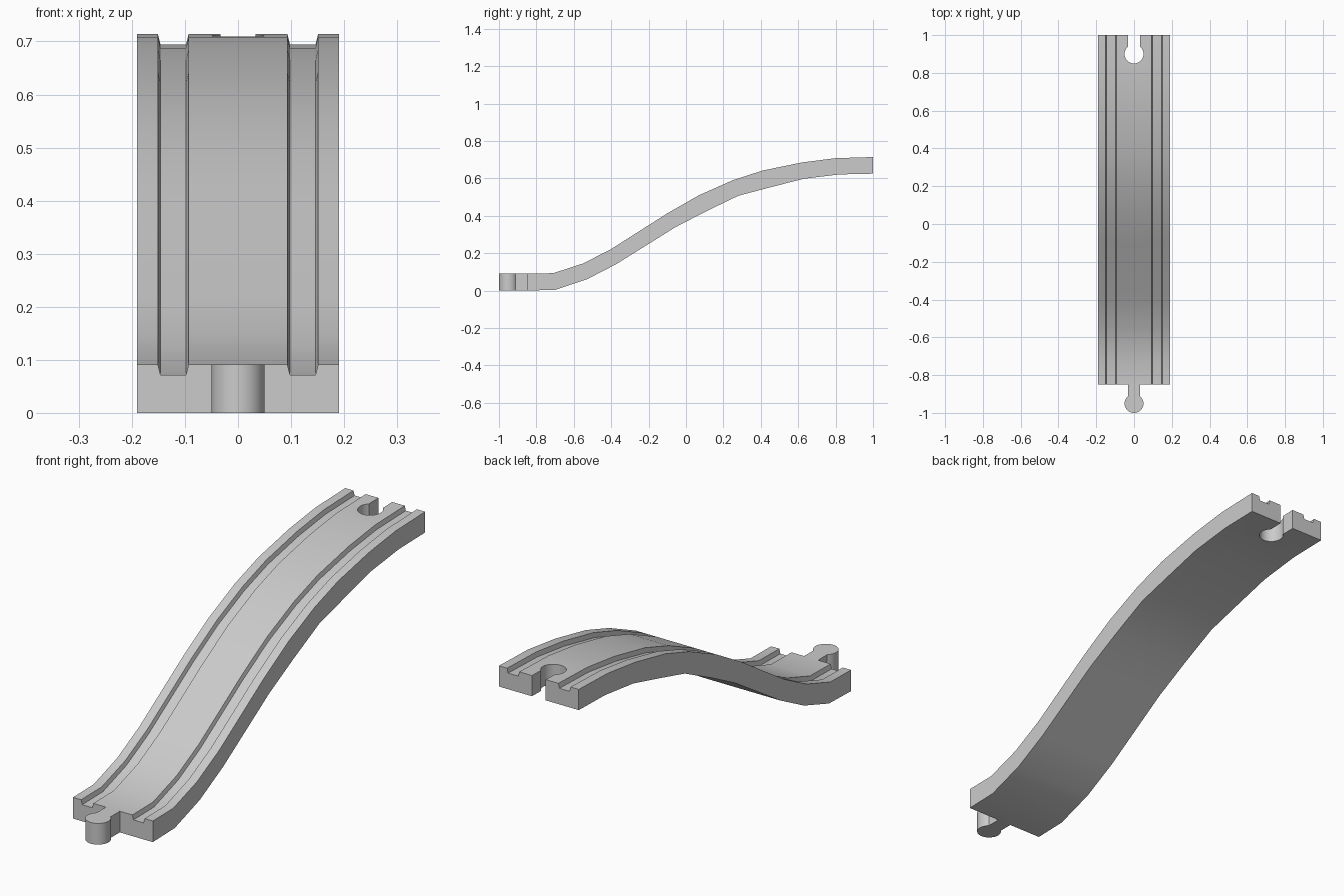
import bpy, bmesh, math

if "Cube" in bpy.data.objects:
    bpy.data.objects.remove(bpy.data.objects["Cube"])

# Side profile of the slope: (y, z) along the top and the underside
TOP = [(-.85, .091), (-.71, .093), (-.55, .145), (-.40, .222), (-.10, .413), (.07, .51),
       (.25, .59), (.41, .642), (.62, .685), (.80, .708), (1, .714)]
BOTTOM = [(-.85, 0), (-.70, .004), (-.53, .06), (-.37, .143), (-.06, .337), (.10, .42),
          (.28, .507), (.45, .552), (.63, .598), (.82, .621), (1, .625)]
# Half of the top cross-section: (x, depth below the top surface)
HALF = [(.19, 0), (.151, 0), (.146, .02), (.098, .02), (.093, 0)]
SECTION = HALF + [(-x, d) for x, d in reversed(HALF)]


def make_object(name, bm):
    bmesh.ops.recalc_face_normals(bm, faces=bm.faces)
    mesh = bpy.data.meshes.new(name)
    bm.to_mesh(mesh)
    bm.free()
    obj = bpy.data.objects.new(name, mesh)
    bpy.context.collection.objects.link(obj)
    return obj


def smooth(obj, angle=30):
    bpy.ops.object.select_all(action='DESELECT')
    obj.select_set(True)
    bpy.context.view_layer.objects.active = obj
    bpy.ops.object.shade_smooth_by_angle(angle=math.radians(angle))


def keyhole(name, base_y, head_y, z0, z1, neck=.033, radius=.05):
    """Prism with a straight neck and a round head pointing to -y."""
    a = math.asin(neck / radius)
    start, sweep = math.pi / 2 + a, 2 * math.pi - 2 * a
    pts = [(neck, base_y), (-neck, base_y)]
    for i in range(29):
        t = start + sweep * i / 28
        pts.append((radius * math.cos(t), head_y + radius * math.sin(t)))
    bm = bmesh.new()
    face = bm.faces.new([bm.verts.new((x, y, z0)) for x, y in pts])
    ext = bmesh.ops.extrude_face_region(bm, geom=[face])
    verts = [g for g in ext['geom'] if isinstance(g, bmesh.types.BMVert)]
    bmesh.ops.translate(bm, verts=verts, vec=(0, 0, z1 - z0))
    return make_object(name, bm)


# Sloped track: grooved section lofted along the profile
bm = bmesh.new()
rings = []
for (ty, tz), (by, bz) in zip(TOP, BOTTOM):
    ring = [bm.verts.new((x, ty, tz - d)) for x, d in SECTION]
    ring += [bm.verts.new((-.19, by, bz)), bm.verts.new((.19, by, bz))]
    rings.append(ring)
n = len(rings[0])
for a, b in zip(rings, rings[1:]):
    for i in range(n):
        j = (i + 1) % n
        bm.faces.new((a[i], a[j], b[j], b[i]))
bm.faces.new(rings[0])
bm.faces.new(rings[-1])
bmesh.ops.triangulate(bm, faces=[f for f in bm.faces if len(f.verts) == 4])
track = make_object("sloped_track", bm)

# Socket cut through the high end
cutter = keyhole("socket_cutter", 1.05, .90, .5, .8)
cutter.hide_render = True
mod = track.modifiers.new("socket", 'BOOLEAN')
mod.object, mod.operation, mod.solver = cutter, 'DIFFERENCE', 'EXACT'
bpy.context.view_layer.objects.active = track
bpy.ops.object.modifier_apply(modifier=mod.name)
bpy.data.objects.remove(cutter)
smooth(track)

# Connecting peg at the low end
peg = keyhole("connector_peg", -.85, -.95, 0, .091)
smooth(peg)
